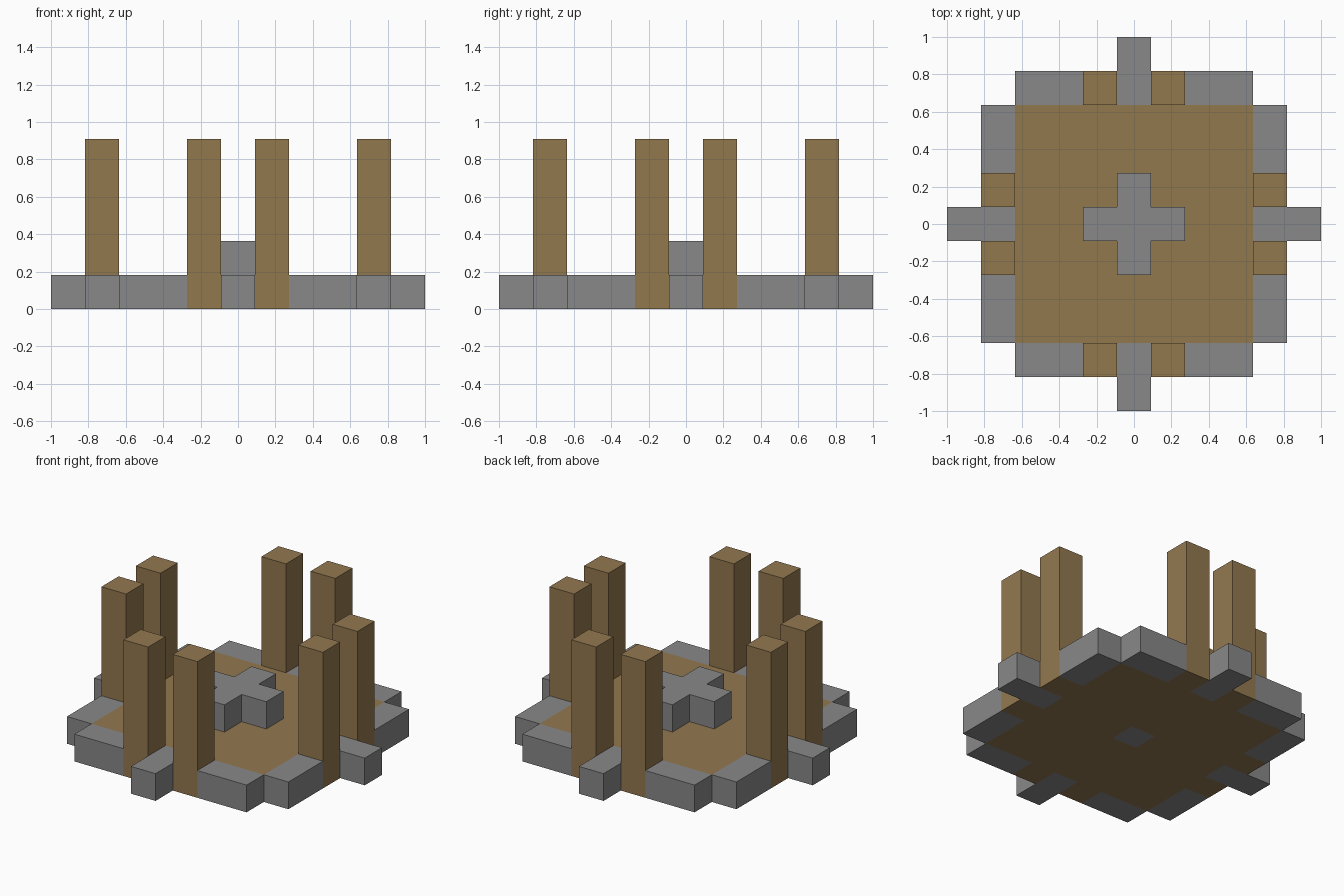
import bpy
import bmesh
from mathutils import Vector

cube = bpy.data.objects.get("Cube")
if cube:
    bpy.data.objects.remove(cube, do_unlink=True)

UNIT = 2 / 11  # the model is eleven blocks wide


def material(name, colour):
    mat = bpy.data.materials.new(name)
    mat.use_nodes = True
    mat.diffuse_color = (*colour, 1)
    mat.node_tree.nodes["Principled BSDF"].inputs["Base Color"].default_value = (*colour, 1)
    return mat


stone = material("grey stone", (0.25, 0.246, 0.248))
wood = material("brown wood", (0.288, 0.188, 0.078))


def box(xs, ys, zs):
    """Block cells inside inclusive ranges."""
    return {(x, y, z) for x in range(xs[0], xs[1] + 1)
            for y in range(ys[0], ys[1] + 1) for z in range(zs[0], zs[1] + 1)}


def around(cells):
    """Repeat cells on all four sides by quarter turns."""
    result = set()
    for _ in range(4):
        result |= cells
        cells = {(-y, x, z) for x, y, z in cells}
    return result


parts = {}

# Central cross with its foot set through the floor
cross = box((-1, 1), (0, 0), (1, 1)) | box((0, 0), (-1, 1), (0, 1))
cross -= {(0, -1, 0), (0, 1, 0)}
parts["center_cross"] = (cross, stone)

# Floor around the foot of the cross
parts["floor"] = (box((-3, 3), (-3, 3), (0, 0)) - cross, wood)

# Stone rim with a projecting step on each side
side = box((-3, 3), (-4, -4), (0, 0)) | {(0, -5, 0)}
side -= {(-1, -4, 0), (1, -4, 0)}
parts["rim"] = (around(side), stone)

# A pair of tall posts on each side
sides = {"front": (0, -4), "back": (0, 4), "left": (4, 0), "right": (-4, 0)}
for name, (cx, cy) in sides.items():
    for number, offset in enumerate((-1, 1), 1):
        x, y = (cx + offset, cy) if cx == 0 else (cx, cy + offset)
        parts[f"{name}_post_{number}"] = (box((x, x), (y, y), (0, 4)), wood)

filled = set().union(*(cells for cells, _ in parts.values()))


def build(name, cells, mat):
    """Join blocks into one mesh, leaving out faces buried between blocks."""
    bm = bmesh.new()
    buried = []
    for cell in sorted(cells):
        verts = bmesh.ops.create_cube(bm, size=1)["verts"]
        faces = {face for vert in verts for face in vert.link_faces}
        for face in faces:
            face.normal_update()
            neighbour = tuple(c + round(n) for c, n in zip(cell, face.normal))
            if neighbour in filled:
                buried.append(face)
        bmesh.ops.translate(bm, verts=verts, vec=Vector(cell) + Vector((0, 0, 0.5)))
    bmesh.ops.delete(bm, geom=buried, context="FACES")
    bmesh.ops.remove_doubles(bm, verts=bm.verts, dist=0.001)
    bmesh.ops.scale(bm, verts=bm.verts, vec=(UNIT, UNIT, UNIT))
    mesh = bpy.data.meshes.new(name)
    bm.to_mesh(mesh)
    bm.free()
    mesh.materials.append(mat)
    bpy.context.collection.objects.link(bpy.data.objects.new(name, mesh))


for name, (cells, mat) in parts.items():
    build(name, cells, mat)
